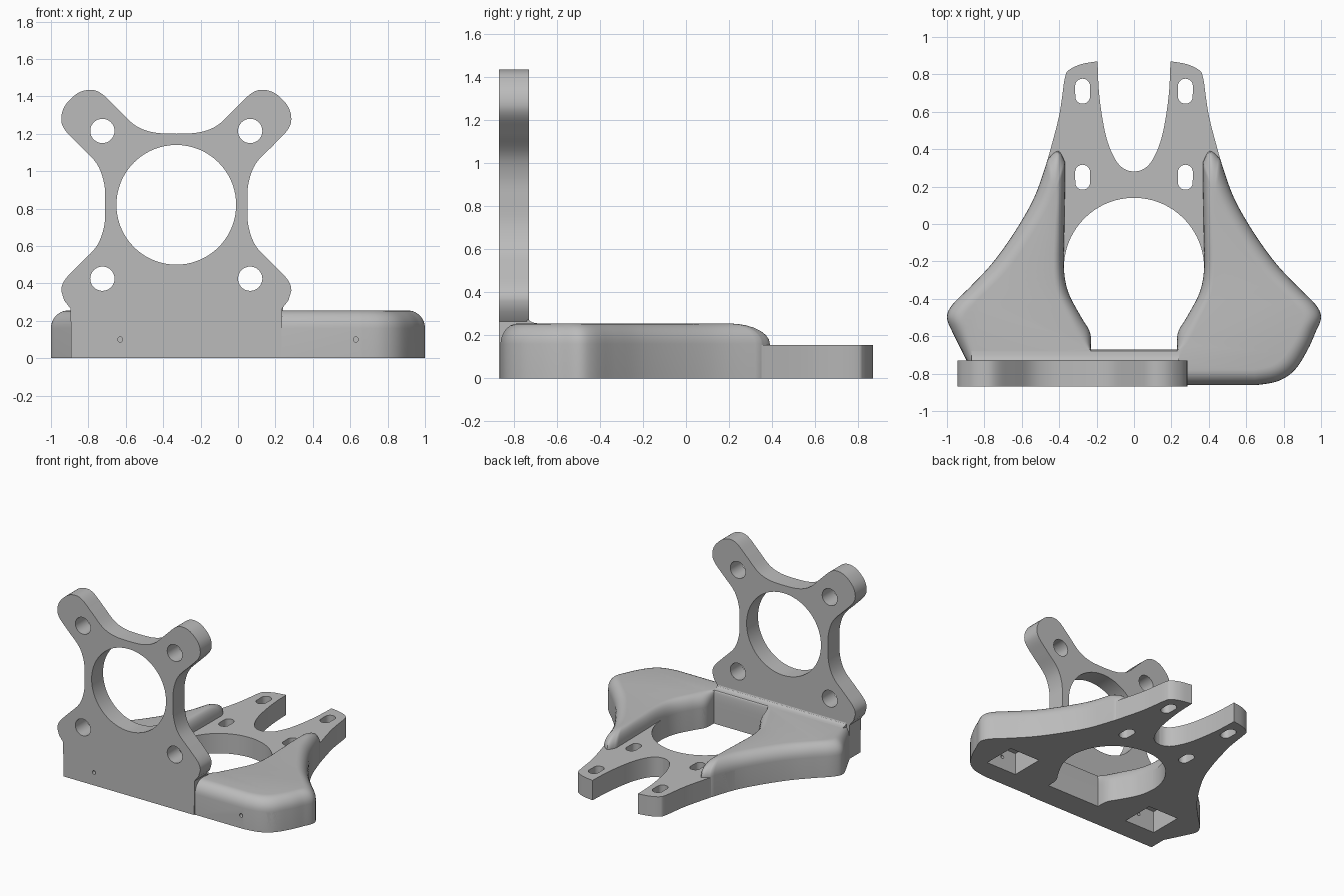
import bpy, bmesh
from math import sin, cos, pi, radians

cube = bpy.data.objects.get("Cube")
if cube:
    bpy.data.objects.remove(cube)

grey = bpy.data.materials.new("plain_grey")
grey.use_nodes = True
grey.diffuse_color = (0.5, 0.5, 0.5, 1)
grey.node_tree.nodes["Principled BSDF"].inputs["Base Color"].default_value = (0.5, 0.5, 0.5, 1)


def spline(pts, n=5):
    """Smooth open chain through points of any dimension."""
    out = []
    for i in range(len(pts) - 1):
        a, b, c, d = pts[max(i - 1, 0)], pts[i], pts[i + 1], pts[min(i + 2, len(pts) - 1)]
        for k in range(n):
            t = k / n
            out.append(tuple(q + t / 2 * (r - p + t * (2 * p - 5 * q + 4 * r - s + t * (3 * (q - r) + s - p)))
                             for p, q, r, s in zip(a, b, c, d)))
    return out + [pts[-1]]


def flip(pts):
    """Mirror in x and reverse, for both outline and crest coordinates."""
    return [tuple(-v if i % 2 == 0 else v for i, v in enumerate(p)) for p in reversed(pts)]


def solid(name, rings):
    """Loft closed rings and cap both ends."""
    bm = bmesh.new()
    loops = [[bm.verts.new(p) for p in ring] for ring in rings]
    n = len(loops[0])
    for a, b in zip(loops, loops[1:]):
        for i in range(n):
            j = (i + 1) % n
            bm.faces.new((a[i], a[j], b[j], b[i]))
    bm.faces.new(loops[0][::-1])
    bm.faces.new(loops[-1])
    bmesh.ops.remove_doubles(bm, verts=bm.verts, dist=0.0005)
    bmesh.ops.recalc_face_normals(bm, faces=bm.faces)
    mesh = bpy.data.meshes.new(name)
    bm.to_mesh(mesh)
    bm.free()
    mesh.materials.append(grey)
    ob = bpy.data.objects.new(name, mesh)
    bpy.context.collection.objects.link(ob)
    return ob


def prism(name, pts, axis, lo, hi):
    place = {"x": lambda u, v, w: (w, u, v),
             "y": lambda u, v, w: (u, w, v),
             "z": lambda u, v, w: (u, v, w)}[axis]
    return solid(name, [[place(u, v, w) for u, v in pts] for w in (lo, hi)])


def select(ob):
    bpy.ops.object.select_all(action="DESELECT")
    ob.select_set(True)
    bpy.context.view_layer.objects.active = ob


def cut(ob, cutters):
    for c in cutters:
        mod = ob.modifiers.new("cut", "BOOLEAN")
        mod.operation, mod.solver, mod.object = "DIFFERENCE", "EXACT", c
        select(ob)
        bpy.ops.object.modifier_apply(modifier=mod.name)
        bpy.data.objects.remove(c)


def circle(x, y, r, n=32):
    return [(x + r * cos(2 * pi * i / n), y + r * sin(2 * pi * i / n)) for i in range(n)]


def slot(x, y, r=0.04, half=0.027):
    return [(u, v + (half if v >= y else -half)) for u, v in circle(x, y, r, 24)]


def pockets():
    """Square pockets under the lobes with a pin hole from the front."""
    out = []
    for x in (-0.64, 0.64):
        square = [(x - 0.13, -0.7), (x + 0.13, -0.7), (x + 0.13, -0.44), (x - 0.13, -0.44)]
        out.append(prism("pocket_cutter", square, "z", -0.1, 0.17))
        out.append(pin(x))
    return out


def pin(x):
    return prism("pin_cutter", circle(x * 0.985, 0.1, 0.014, 12), "y", -1, -0.6)


# Outline chains: each point is (outline x, y, crest x, y)
hole_side = spline([(0.23, -0.67, 0.23, -0.68), (0.235, -0.58, 0.29, -0.63), (0.287, -0.49, 0.34, -0.53),
                    (0.352, -0.363, 0.41, -0.38), (0.375, -0.235, 0.43, -0.235), (0.373, -0.05, 0.425, -0.05),
                    (0.37, 0.15, 0.415, 0.1), (0.368, 0.33, 0.418, 0.19)])
flank = spline([(0.46, 0.35, 0.435, 0.2), (0.53, 0.15, 0.47, 0.08), (0.63, -0.03, 0.56, -0.08),
                (0.75, -0.2, 0.68, -0.25), (0.87, -0.33, 0.81, -0.38), (0.97, -0.43, 0.89, -0.46),
                (1, -0.5, 0.91, -0.51), (0.97, -0.58, 0.89, -0.56)])
tip = spline([hole_side[-1], (0.405, 0.39, 0.425, 0.2), flank[0]])[1:-1]
front_corner = spline([flank[-1], (0.93, -0.67, 0.85, -0.64), (0.86, -0.78, 0.79, -0.72),
                       (0.77, -0.84, 0.73, -0.76), (0.65, -0.862, 0.64, -0.78)])[1:]
front_end = [(0.23, -0.862, 0.23, -0.78), (0.23, -0.74, 0.23, -0.74)]
left_end = [(-0.89, -0.74, -0.84, -0.74)]
side = hole_side + tip + flank

# Raised lobes joined behind the upright plate, with rounded shoulders
loop = side + front_corner + front_end + left_end + flip(side)
rings = [[(p[0], p[1], 0) for p in loop]]
for k in range(8):
    t = k / 7 * pi / 2
    s = 1 - cos(t)
    rings.append([(p[0] + s * (p[2] - p[0]), p[1] + s * (p[3] - p[1]), 0.16 + 0.095 * sin(t)) for p in loop])
lobes = solid("raised_lobes", rings)
cut(lobes, pockets())

# Low base with forked arms
fork = spline([(0, 0.28), (0.05, 0.293), (0.1, 0.345), (0.15, 0.47), (0.185, 0.68), (0.195, 0.87)])
arm = spline([(0.195, 0.87), (0.28, 0.855), (0.345, 0.825), (0.37, 0.78), (0.4, 0.58), (0.46, 0.35)])
right = fork + arm[1:] + [p[:2] for p in flank[1:]]
outline = (right + [p[:2] for p in front_corner + front_end + left_end] + flip(right)[:-1])
base = prism("forked_base", outline, "z", 0, 0.155)
arc = [(0.375 * cos(radians(a)), -0.235 + 0.375 * sin(radians(a))) for a in range(90, -1, -5)]
half_hole = arc + [p[:2] for p in reversed(hole_side) if p[1] < -0.24]
opening = half_hole + flip(half_hole)[:-1]
cutters = [prism("opening_cutter", opening, "z", -0.1, 0.4)]
cutters += [prism("slot_cutter", slot(x, y), "z", -0.1, 0.4) for x in (-0.275, 0.275) for y in (0.25, 0.71)]
cut(base, cutters + pockets())

# Upright mounting plate with four ears
cx, cz = -0.33, 0.82
ear = spline([(0, 0.38), (0.12, 0.387), (0.22, 0.425), (0.32, 0.52), (0.4, 0.595), (0.46, 0.615), (0.53, 0.595),
              (0.595, 0.53), (0.615, 0.46), (0.595, 0.4), (0.52, 0.32), (0.425, 0.22), (0.385, 0.11), (0.38, 0)])
lower = [(u, -v) for u, v in reversed(ear) if u > 0.37 and v < 0.47 and (u > 0.6 or v < 0.45)]
half = ear[:-1] + lower + [(0.6, -0.51), (0.565, -0.555), (0.562, -cz)]
plate = prism("upright_plate", [(cx + u, cz + v) for u, v in half + flip(half)[:-1]], "y", -0.87, -0.73)
holes = [prism("bore_cutter", circle(cx, cz, 0.32, 72), "y", -1, -0.6)]
holes += [prism("bolt_cutter", circle(cx + a, cz + b, 0.065), "y", -1, -0.6)
          for a in (-0.395, 0.395) for b in (-0.395, 0.395)]
cut(plate, holes + [pin(-0.64)])

# Small fillet behind the plate
curve = [(-0.68 - 0.05 * sin(t), 0.275 - 0.02 * cos(t)) for t in (0, 0.4, 0.8, 1.2, pi / 2)]
fillet = prism("plate_fillet", curve + [(-0.74, 0.275), (-0.74, 0.24), (-0.68, 0.24)], "x", -0.87, 0.24)

for ob in (lobes, base, plate, fillet):
    select(ob)
    bpy.ops.object.shade_smooth_by_angle(angle=radians(32))
